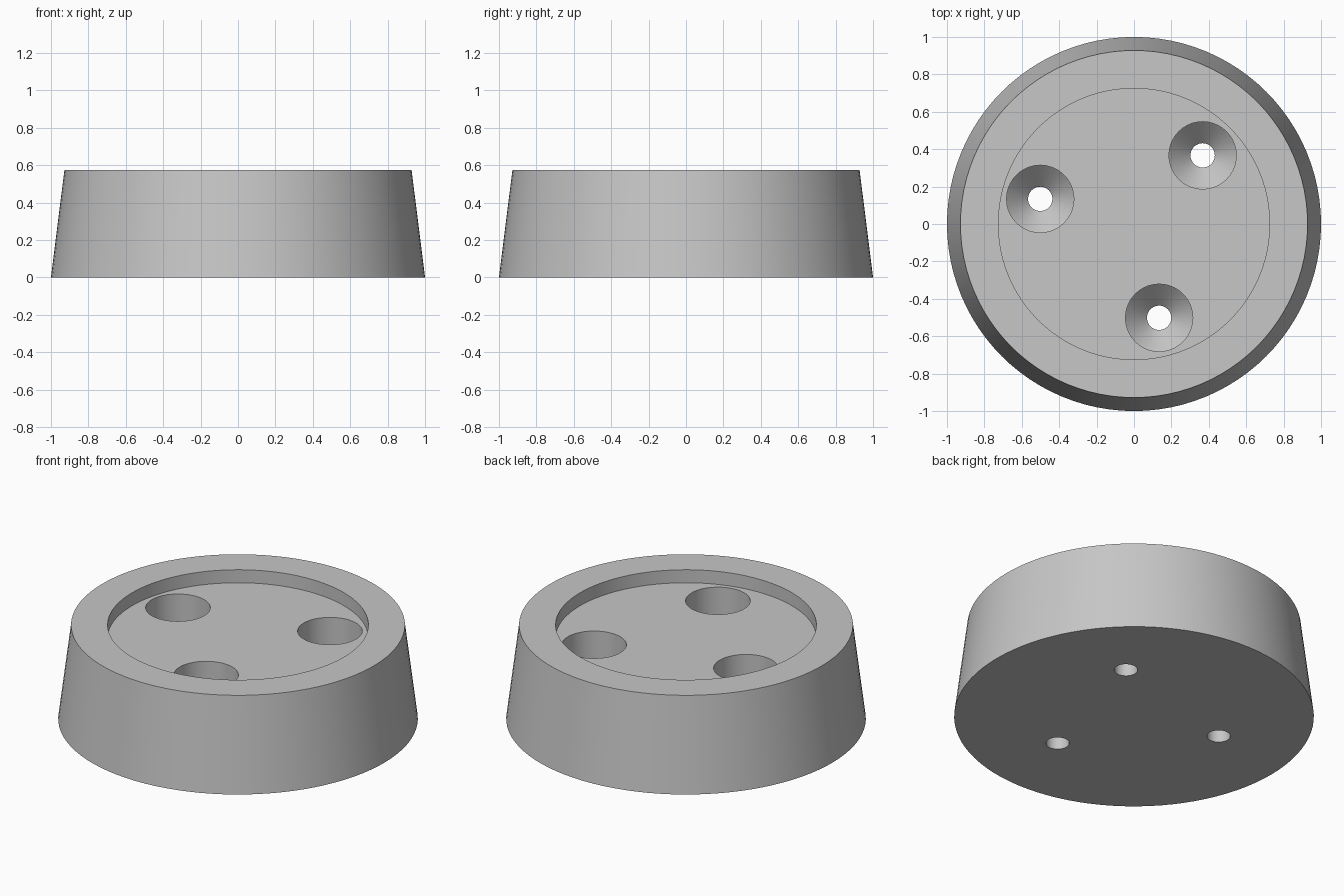
import bpy, bmesh, math

if "Cube" in bpy.data.objects:
    bpy.data.objects.remove(bpy.data.objects["Cube"], do_unlink=True)

HEIGHT, FLOOR = 0.575, 0.495
HOLE_DISTANCE = 0.519

grey = bpy.data.materials.new("plain grey")
grey.use_nodes = True
colour = (0.57, 0.57, 0.57, 1)
grey.diffuse_color = colour
grey.node_tree.nodes["Principled BSDF"].inputs["Base Color"].default_value = colour


def lathe(name, profile, sides, centre=(0, 0)):
    """Closed solid of revolution from (radius, z) rings, listed bottom first."""
    bm = bmesh.new()
    rings = []
    for r, z in profile:
        angles = [2 * math.pi * i / sides for i in range(sides)]
        rings.append([bm.verts.new((centre[0] + r * math.cos(a),
                                    centre[1] + r * math.sin(a), z)) for a in angles])
    for low, high in zip(rings, rings[1:]):
        for i in range(sides):
            j = (i + 1) % sides
            bm.faces.new((low[i], low[j], high[j], high[i]))
    bm.faces.new(rings[0][::-1])
    bm.faces.new(rings[-1])
    bmesh.ops.recalc_face_normals(bm, faces=bm.faces)
    mesh = bpy.data.meshes.new(name)
    bm.to_mesh(mesh)
    bm.free()
    mesh.materials.append(grey)
    obj = bpy.data.objects.new(name, mesh)
    bpy.context.collection.objects.link(obj)
    return obj


# Tapered round foot with a shallow recess in its top
foot = lathe("round_foot", [(1, 0), (0.928, HEIGHT), (0.725, HEIGHT), (0.725, FLOOR)], 96)

# Three counterbored, countersunk screw holes
for n in range(3):
    angle = math.radians(45 + 120 * n)
    centre = (HOLE_DISTANCE * math.cos(angle), HOLE_DISTANCE * math.sin(angle))
    cutter = lathe("screw_hole_cutter",
                   [(0.065, -0.1), (0.065, 0.185), (0.18, 0.3), (0.18, 0.7)], 40, centre)
    cutter.hide_render = True
    cut = foot.modifiers.new("screw_hole", 'BOOLEAN')
    cut.operation = 'DIFFERENCE'
    cut.solver = 'EXACT'
    cut.object = cutter
    bpy.context.view_layer.objects.active = foot
    bpy.ops.object.modifier_apply(modifier=cut.name)
    bpy.data.objects.remove(cutter, do_unlink=True)

# Smooth round walls, crisp rims
bpy.ops.object.select_all(action='DESELECT')
foot.select_set(True)
bpy.context.view_layer.objects.active = foot
bpy.ops.object.shade_smooth_by_angle(angle=math.radians(30))
